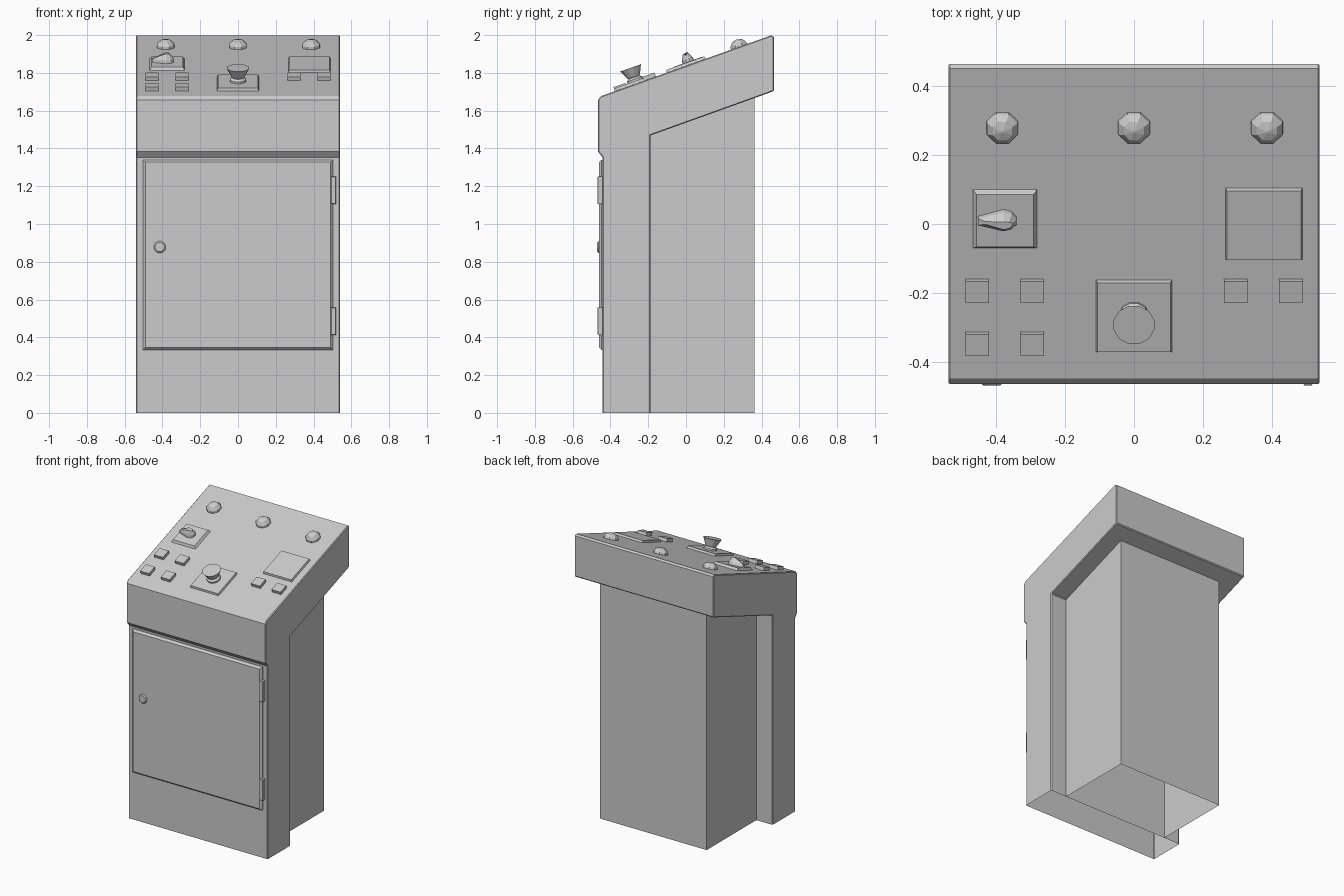
import bpy, bmesh, math
from mathutils import Matrix

if "Cube" in bpy.data.objects:
    bpy.data.objects.remove(bpy.data.objects["Cube"])

TILT = math.atan(0.357)
# Mounting planes: local z is the outward normal of the surface
PANEL = Matrix.Translation((0, 0, 1.838)) @ Matrix.Rotation(TILT, 4, 'X')
FRONT = Matrix.Translation((0, -0.442, 0)) @ Matrix.Rotation(math.pi / 2, 4, 'X')


def make(name, bm, matrix=Matrix()):
    bmesh.ops.recalc_face_normals(bm, faces=bm.faces[:])
    bm.transform(matrix)
    mesh = bpy.data.meshes.new(name)
    bm.to_mesh(mesh)
    bm.free()
    obj = bpy.data.objects.new(name, mesh)
    bpy.context.collection.objects.link(obj)
    return obj


def extrude_profile(name, profile, half_width, open_edges):
    """Extrude a y,z profile along x, leaving the listed edges open."""
    bm = bmesh.new()
    left = [bm.verts.new((-half_width, y, z)) for y, z in profile]
    right = [bm.verts.new((half_width, y, z)) for y, z in profile]
    bm.faces.new(left)
    bm.faces.new(right)
    n = len(profile)
    for i in range(n):
        if i not in open_edges:
            j = (i + 1) % n
            bm.faces.new((left[i], left[j], right[j], right[i]))
    return make(name, bm)


def stack(name, rings, matrix):
    """Skin a stack of equally long rings and cap both ends."""
    bm = bmesh.new()
    rows = [[bm.verts.new(p) for p in ring] for ring in rings]
    for a, b in zip(rows, rows[1:]):
        for i in range(len(a)):
            j = (i + 1) % len(a)
            bm.faces.new((a[i], a[j], b[j], b[i]))
    bm.faces.new(rows[0])
    bm.faces.new(rows[-1])
    return make(name, bm, matrix)


def block(name, matrix, x, y, w, d, h, inset=0.0, drop=0.0):
    """Rectangular plate whose outer rim is chamfered."""
    def ring(s, z):
        return [(x + i * (w / 2 - s), y + j * (d / 2 - s), z)
                for i, j in ((-1, -1), (1, -1), (1, 1), (-1, 1))]
    rings = [ring(0, 0), ring(inset, h)]
    if drop:
        rings.insert(1, ring(0, h - drop))
    return stack(name, rings, matrix)


def lathe(name, matrix, x, y, profile, sides):
    rings = []
    for r, h in profile:
        angles = [2 * math.pi * (k + 0.5) / sides for k in range(sides)]
        rings.append([(x + r * math.cos(a), y + r * math.sin(a), h) for a in angles])
    return stack(name, rings, matrix)


# Cabinet shell with sloped desk, open underneath
body = extrude_profile("cabinet_shell", [
    (-0.188, 0), (-0.442, 0), (-0.442, 1.353), (-0.466, 1.383), (-0.466, 1.657),
    (-0.45, 1.677), (0.452, 1.999), (0.466, 1.99), (0.466, 1.704), (-0.188, 1.469),
], 0.54, {0})
bevel = body.modifiers.new("edge_chamfer", 'BEVEL')
bevel.width = 0.005
bevel.segments = 1
bevel.limit_method = 'ANGLE'
bevel.angle_limit = math.radians(60)

# Narrower rear housing, open underneath and against the shell
extrude_profile("rear_housing", [
    (-0.188, 0), (0.362, 0), (0.362, 1.667), (-0.188, 1.469)], 0.414, {0, 3})

# Door, hinges and knob
block("door", FRONT, -0.001, 0.837, 1.006, 1.006, 0.019, 0.013, 0.014)
for i, z in enumerate((0.486, 1.178)):
    block(f"hinge_{i}", FRONT, 0.506, z, 0.028, 0.146, 0.027, 0.003, 0.004)
lathe("door_knob", FRONT, -0.414, 0.878,
      [(0.032, 0), (0.032, 0.022), (0.025, 0.028)], 12)

# Indicator lamps
c = math.cos(TILT)
for i, x in enumerate((-0.383, 0, 0.387)):
    lathe(f"lamp_{i}", PANEL, x, 0.281 / c,
          [(0.05, 0), (0.048, 0.014), (0.031, 0.033), (0.004, 0.04)], 8)

# Panel plates
block("switch_plate", PANEL, -0.375, 0.015 / c, 0.186, 0.181, 0.016, 0.01)
block("display_plate", PANEL, 0.378, 0.001, 0.223, 0.22, 0.014, 0.004)
block("stop_plate", PANEL, 0, -0.267 / c, 0.22, 0.222, 0.014, 0.004)

# Square push buttons
buttons = [(x, -0.191) for x in (-0.456, -0.296, 0.296, 0.456)]
buttons += [(x, -0.345) for x in (-0.456, -0.296)]
for i, (x, y) in enumerate(buttons):
    block(f"push_button_{i}", PANEL, x, y / c, 0.069, 0.067, 0.022)

# Mushroom stop button
lathe("stop_button", PANEL, 0, -0.264 / c, [
    (0.045, 0.012), (0.045, 0.024), (0.032, 0.035), (0.037, 0.04),
    (0.054, 0.075), (0.061, 0.088)], 12)

# Teardrop selector lever
half = [(-0.074, 0.012), (0, 0.034), (0.024, 0.027), (0.038, 0.01)]
outline = half + [(x, -y) for x, y in reversed(half)]
heights = [0.042, 0.066, 0.062, 0.052]
heights += heights[::-1]
cx, cy = -0.38, 0.018
stack("selector_lever", [
    [(cx + x, cy + y, 0.012) for x, y in outline],
    [(cx + x, cy + y * 0.85, 0.032) for x, y in outline],
    [(cx + x * 0.7, cy + y * 0.35, h) for (x, y), h in zip(outline, heights)],
], PANEL)
